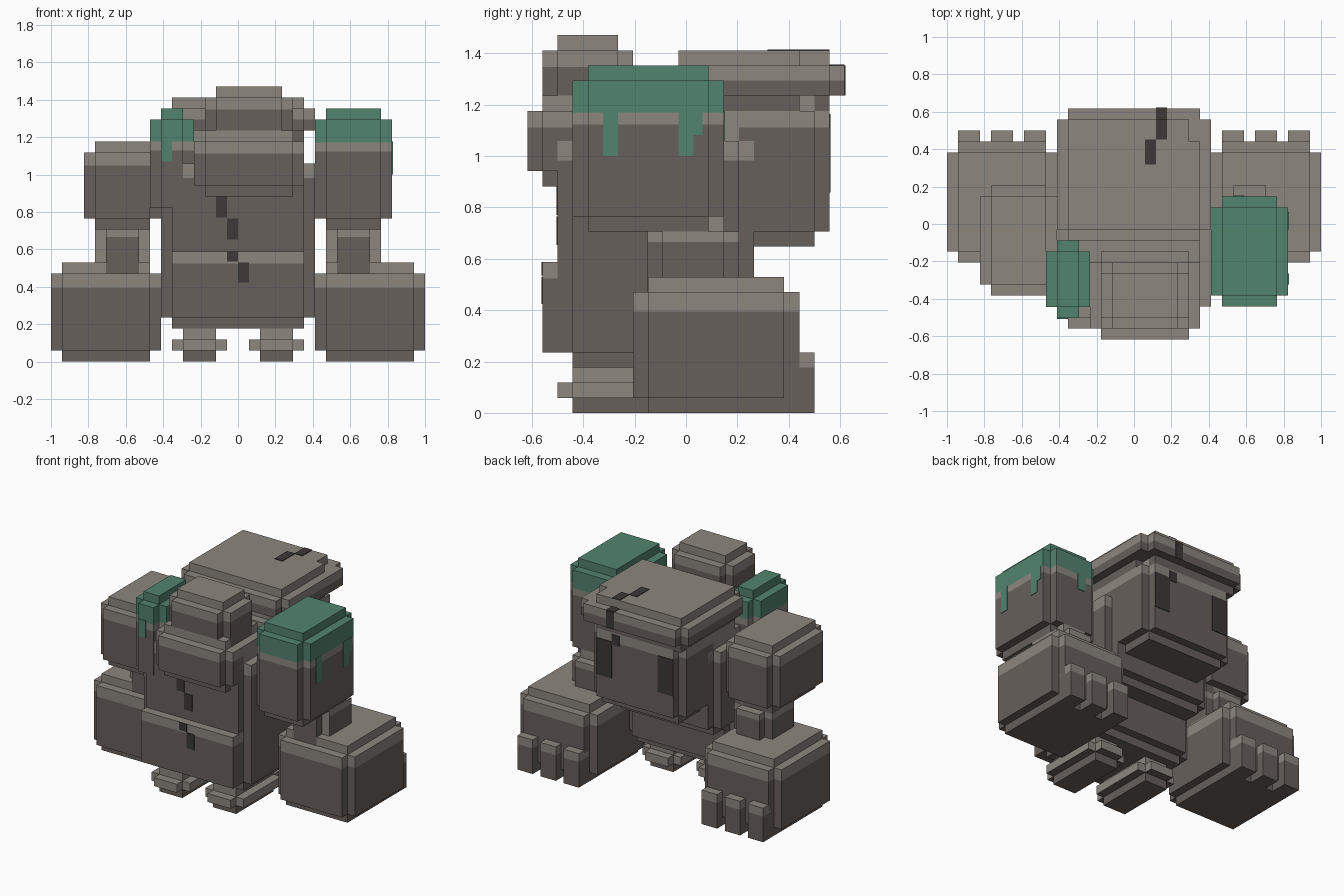
import bpy, bmesh
from mathutils import Vector

if "Cube" in bpy.data.objects:
    bpy.data.objects.remove(bpy.data.objects["Cube"])

UNIT = 1 / 17  # one block of the stepped stone shapes
LIGHT, DARK, MOSS, CRACK = range(4)
COLOURS = {
    "light_stone": (0.262, 0.238, 0.209),
    "dark_stone": (0.136, 0.117, 0.106),
    "moss_green": (0.084, 0.227, 0.156),
    "crack_black": (0.045, 0.040, 0.038),
}


def make_material(name, rgb):
    mat = bpy.data.materials.new(name)
    mat.use_nodes = True
    mat.diffuse_color = (*rgb, 1)
    mat.node_tree.nodes["Principled BSDF"].inputs["Base Color"].default_value = (*rgb, 1)
    return mat


MATERIALS = [make_material(n, c) for n, c in COLOURS.items()]


def add_box(bm, lo, hi, bands):
    """Box cut at each band height; bands lists (start height, colour) upwards."""
    part = bmesh.new()
    bmesh.ops.create_cube(part, size=1)
    for v in part.verts:
        v.co = Vector([l + (c + 0.5) * (h - l) for l, h, c in zip(lo, hi, v.co)])
    for z, _ in bands:
        if lo[2] < z < hi[2]:
            bmesh.ops.bisect_plane(part, geom=part.verts[:] + part.edges[:] + part.faces[:],
                                   plane_co=(0, 0, z), plane_no=(0, 0, 1))
    for f in part.faces:
        f.material_index = DARK
        for z, colour in bands:
            if f.calc_center_median().z > z:
                f.material_index = colour
    bmesh.ops.scale(part, vec=(UNIT,) * 3, verts=part.verts)
    temp = bpy.data.meshes.new("temp")
    part.to_mesh(temp)
    part.free()
    bm.from_mesh(temp)
    bpy.data.meshes.remove(temp)


def make_object(name, boxes, bands=()):
    bm = bmesh.new()
    for lo, hi in boxes:
        add_box(bm, lo, hi, bands)
    mesh = bpy.data.meshes.new(name)
    bm.to_mesh(mesh)
    bm.free()
    for mat in MATERIALS:
        mesh.materials.append(mat)
    obj = bpy.data.objects.new(name, mesh)
    bpy.context.collection.objects.link(obj)
    return obj


def stepped_boxes(lo, hi):
    """Three crossing boxes, each reaching full size along one axis."""
    return [([l + (i != a) for i, l in enumerate(lo)],
             [h - (i != a) for i, h in enumerate(hi)]) for a in range(3)]


def stone(name, lo, hi, light_from):
    return make_object(name, stepped_boxes(lo, hi), [(light_from, LIGHT)])


def plate(name, lo, hi, axis, colour):
    """Thin painted plate, thickened a little around the given surface."""
    lo, hi = list(lo), list(hi)
    lo[axis] -= 0.07
    hi[axis] += 0.07
    make_object(name, [(lo, hi)], [(-1, colour)])


def side_span(side, a, b):
    return (a, b) if side > 0 else (-b, -a)


# Torso and belly slab
stone("upper_torso", (-7, -8.5, 8), (7, 4.5, 19), 16.7)
stone("lower_torso", (-7, -8.5, 3), (7, 1.5, 10), 99)
make_object("belly_slab", [((-6, -9.5, 4), (6, -7, 10))], [(8.9, LIGHT)])

# Stacked boulders
stone("lower_boulder", (-4, -10.5, 15), (6, -2.5, 21), 18.9)
stone("upper_boulder", (-3, -9.5, 19), (5, -3.5, 25), 22.9)

# Head with overhanging cap, one cap corner chipped away
stone("head", (-6, -1.5, 11), (6, 9.5, 21), 18.9)
cap = stepped_boxes((-7, -1.5, 20), (7, 10.5, 24))
cap[0] = ((-7, -0.5, 21), (7, 9.5, 23))
cap[2] = ((-6, -0.5, 20), (5, 9.5, 24))
cap.append(((4, -0.5, 20), (6, 7.5, 24)))
make_object("head_cap", cap, [(22, LIGHT)])
for s, label in ((1, "left"), (-1, "right")):
    x0, x1 = side_span(s, 3, 5)
    plate(label + "_eye", (x0, 9.5, 14.6), (x1, 9.5, 18.9), 1, CRACK)

# Limbs
for s, label in ((1, "left"), (-1, "right")):
    x0, x1 = side_span(s, 7, 17)
    stone(label + "_fist", (x0, -3.5, 0), (x1, 7.5, 9), 6.7)
    for i in range(3):
        x0, x1 = side_span(s, 8 + 3 * i, 10 + 3 * i)
        make_object(f"{label}_finger_{i + 1}", [((x0, 6.5, 0), (x1, 8.5, 4))], [(3, LIGHT)])
    x0, x1 = side_span(s, 8, 13)
    forearm = stone(label + "_forearm", (x0, -2.54, 7), (x1, 3.5, 13), 11.3)
    for f in forearm.data.polygons:
        # pale recessed corners on the front
        if f.normal.y < -0.9 and -2 < f.center.y / UNIT < -1:
            f.material_index = LIGHT
    x0, x1 = side_span(s, 1, 6)
    stone(label + "_foot", (x0, -8.5, 0), (x1, 0.5, 3), 1)

# Shoulders: one plain, one taller with a moss cap
stone("right_shoulder", (-14, -6.5, 12), (-7, 3.5, 20), 17.8)
make_object("left_shoulder", stepped_boxes((7, -7.5, 12), (14, 2.5, 23)),
            [(19.1, LIGHT), (19.9, MOSS)])
make_object("mossy_boulder", stepped_boxes((-8, -8.55, 13), (-4, -1.5, 23)),
            [(19.2, LIGHT), (20, MOSS)])

# Moss drips
for i, (y, width, z) in enumerate(((-5.5, 1, 17), (-0.5, 1, 17), (0.5, 0.6, 18.4))):
    plate(f"side_drip_{i + 1}", (14, y, z), (14, y + width, 20), 0, MOSS)
plate("front_drip", (-7, -8.55, 18.2), (-6, -8.55, 20.2), 1, MOSS)
plate("back_drip", (9, 2.5, 18), (10, 2.5, 20), 1, MOSS)

# Cracks down the torso, belly and cap
for i, (x, y, z0, z1) in enumerate(((-2, -8.5, 13.1, 15.1), (-1, -8.5, 11.1, 13),
                                    (-1, -9.5, 9.1, 10), (0, -9.5, 7.2, 9),
                                    (2, 10.5, 21, 23), (2, 9.5, 18.6, 19.8))):
    plate(f"wall_crack_{i + 1}", (x, y, z0), (x + 1, y, z1), 1, CRACK)
for i, (x, y0, y1, z) in enumerate(((2, 7.7, 9.5, 24), (1, 5.4, 7.7, 24), (2, 9.5, 10.5, 23))):
    plate(f"cap_crack_{i + 1}", (x, y0, z), (x + 1, y1, z), 2, CRACK)
